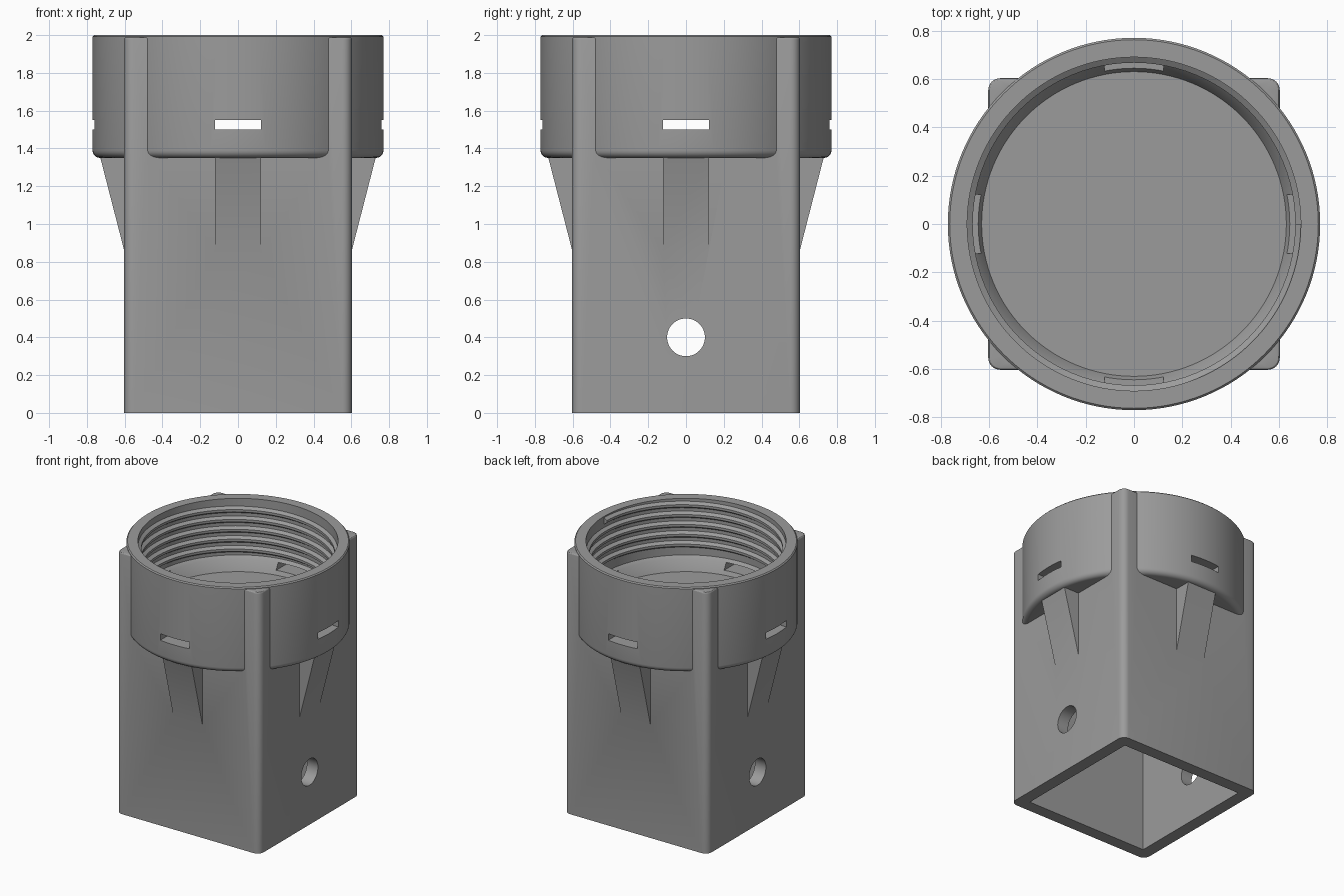
import bpy, bmesh, math
from mathutils import Matrix

if "Cube" in bpy.data.objects:
    bpy.data.objects.remove(bpy.data.objects["Cube"])

grey = bpy.data.materials.new("mid_grey")
grey.diffuse_color = (0.33, 0.33, 0.33, 1)
grey.use_nodes = True
grey.node_tree.nodes["Principled BSDF"].inputs["Base Color"].default_value = grey.diffuse_color


def finish(name, bm):
    bmesh.ops.recalc_face_normals(bm, faces=bm.faces)
    me = bpy.data.meshes.new(name)
    bm.to_mesh(me)
    bm.free()
    me.materials.append(grey)
    ob = bpy.data.objects.new(name, me)
    bpy.context.collection.objects.link(ob)
    return ob


def box(name, x, y, z0, z1, radius=0, top=0):
    """Box of half sizes x, y with rounded upright edges and eased top."""
    bm = bmesh.new()
    bmesh.ops.create_cube(bm, size=1, matrix=Matrix.Translation((0, 0, (z0 + z1) / 2))
                          @ Matrix.Diagonal((2 * x, 2 * y, z1 - z0, 1)))
    if radius:
        edges = [e for e in bm.edges if abs(e.verts[0].co.z - e.verts[1].co.z) > 0.1]
        bmesh.ops.bevel(bm, geom=edges, offset=radius, segments=6, profile=0.5, affect='EDGES')
    if top:
        edges = [e for e in bm.edges if all(v.co.z > z1 - 1e-4 for v in e.verts)]
        bmesh.ops.bevel(bm, geom=edges, offset=top, segments=3, profile=0.5, affect='EDGES')
    return finish(name, bm)


def lathe(name, profile, n=128):
    """Solid of revolution; the profile starts and ends on the axis."""
    bm = bmesh.new()
    low = bm.verts.new((0, 0, profile[0][1]))
    high = bm.verts.new((0, 0, profile[-1][1]))
    rings = [[bm.verts.new((r * math.cos(math.tau * i / n), r * math.sin(math.tau * i / n), z))
              for i in range(n)] for r, z in profile[1:-1]]
    for i in range(n):
        j = (i + 1) % n
        bm.faces.new((low, rings[0][j], rings[0][i]))
        bm.faces.new((high, rings[-1][i], rings[-1][j]))
        for a, b in zip(rings, rings[1:]):
            bm.faces.new((a[i], a[j], b[j], b[i]))
    return finish(name, bm)


def rib(angle):
    """Sloping support below the collar."""
    bm = bmesh.new()
    prof = [(0.55, 0.85), (0.6, 0.85), (0.735, 1.375), (0.55, 1.375)]
    a, b = [[bm.verts.new((r, y, z)) for r, z in prof] for y in (-0.122, 0.122)]
    bm.faces.new(a)
    bm.faces.new(b[::-1])
    for i in range(4):
        j = (i + 1) % 4
        bm.faces.new((a[i], b[i], b[j], a[j]))
    bm.transform(Matrix.Rotation(angle, 4, 'Z'))
    return finish("support_rib", bm)


def combine(target, other, operation):
    mod = target.modifiers.new(operation, 'BOOLEAN')
    mod.operation = operation
    mod.solver = 'EXACT'
    mod.object = other
    bpy.context.view_layer.objects.active = target
    bpy.ops.object.modifier_apply(modifier=mod.name)
    bpy.data.objects.remove(other, do_unlink=True)


# square post with rounded corners
body = box("socket_body", 0.603, 0.603, 0, 1.988, 0.05, 0.012)

# round collar with filleted lower rim
fillet = [(0.73 + 0.04 * math.sin(t), 1.39 - 0.04 * math.cos(t))
          for t in [math.pi / 2 * k / 6 for k in range(7)]]
collar = lathe("collar", [(0, 1.35)] + fillet + [(0.77, 1.992), (0.762, 2), (0, 2)])
combine(body, collar, 'UNION')

# four sloping ribs
for k in range(4):
    combine(body, rib(k * math.pi / 2), 'UNION')

# round bore from above, square cavity from below
bore = lathe("bore", [(0, 1.47), (0.63, 1.47), (0.668, 1.55), (0.69, 1.57),
                      (0.69, 2.1), (0, 2.1)])
combine(body, bore, 'DIFFERENCE')
combine(body, box("cavity", 0.51, 0.51, -0.1, 1.35), 'DIFFERENCE')

# slots through the collar on all four sides
combine(body, box("slot_x", 1, 0.122, 1.5, 1.55), 'DIFFERENCE')
combine(body, box("slot_y", 0.122, 1, 1.5, 1.55), 'DIFFERENCE')

# round cross hole through the lower post
bm = bmesh.new()
bmesh.ops.create_cone(bm, cap_ends=True, segments=48, radius1=0.1, radius2=0.1, depth=2,
                      matrix=Matrix.Translation((0, 0, 0.4)) @ Matrix.Rotation(math.pi / 2, 4, 'Y'))
combine(body, finish("cross_hole", bm), 'DIFFERENCE')

# helical screw thread inside the collar
bm = bmesh.new()
turns, steps, pitch = 5, 96, 0.075
section = [(0.697, -0.03), (0.667, -0.009), (0.667, 0.009), (0.697, 0.03)]
rows = []
for i in range(turns * steps + 1):
    t = math.tau * i / steps
    z = 1.59 + pitch * i / steps
    rows.append([bm.verts.new((r * math.cos(t), r * math.sin(t), z + dz)) for r, dz in section])
for a, b in zip(rows, rows[1:]):
    for i in range(4):
        j = (i + 1) % 4
        bm.faces.new((a[i], a[j], b[j], b[i]))
bm.faces.new(rows[0])
bm.faces.new(rows[-1][::-1])
thread = finish("screw_thread", bm)

# smooth curved walls, keep hard edges
for ob in (body, thread):
    bpy.ops.object.select_all(action='DESELECT')
    ob.select_set(True)
    bpy.context.view_layer.objects.active = ob
    bpy.ops.object.shade_smooth_by_angle(angle=math.radians(30))
